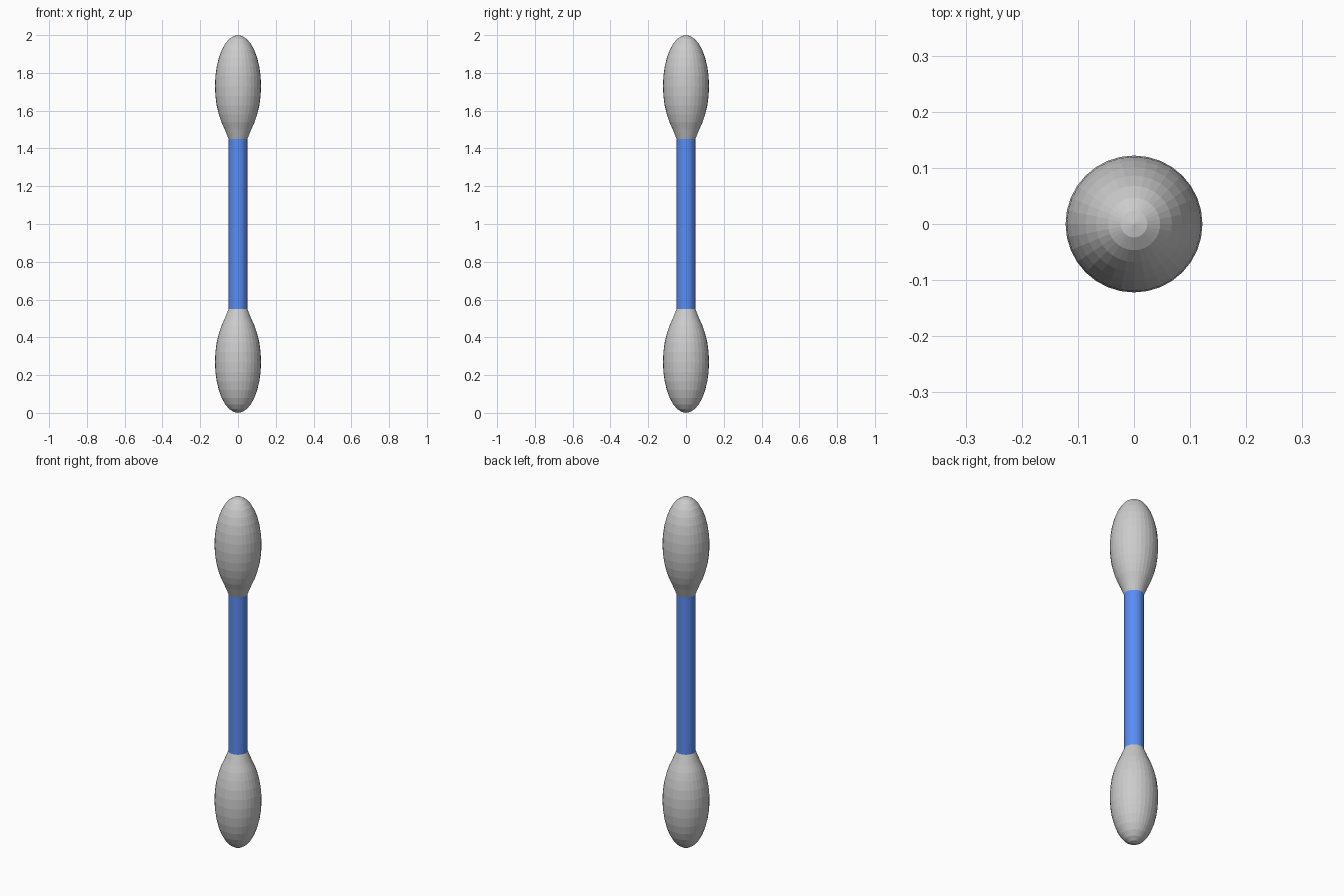
import bpy, bmesh, math

if "Cube" in bpy.data.objects:
    bpy.data.objects.remove(bpy.data.objects["Cube"])

SIDES = 32


def lathe(name, profile):
    """Revolve (radius, z) points around z; radius 0 makes a pole."""
    bm = bmesh.new()
    rings = []
    for r, z in profile:
        if r == 0:
            rings.append([bm.verts.new((0, 0, z))] * SIDES)
        else:
            rings.append([bm.verts.new((r * math.cos(2 * math.pi * i / SIDES),
                                        r * math.sin(2 * math.pi * i / SIDES), z))
                          for i in range(SIDES)])
    for a, b in zip(rings, rings[1:]):
        for i in range(SIDES):
            j = (i + 1) % SIDES
            bm.faces.new(dict.fromkeys((a[i], a[j], b[j], b[i])))
    bmesh.ops.recalc_face_normals(bm, faces=bm.faces)
    mesh = bpy.data.meshes.new(name)
    bm.to_mesh(mesh)
    bm.free()
    obj = bpy.data.objects.new(name, mesh)
    bpy.context.collection.objects.link(obj)
    return obj


# Cotton tip profile: elliptical bulb, then a neck flaring onto the shaft
bulb = [(0, 0)]
for k in range(1, 12):
    a = math.radians(11.25 * k)
    bulb.append((0.122 * math.sin(a), 0.27 - 0.27 * math.cos(a)))
neck = [(0.088, 0.46), (0.070, 0.50), (0.058, 0.53), (0.050, 0.55)]
tip = bulb + neck

lathe("lower_cotton_tip", tip)
lathe("upper_cotton_tip", [(r, 2 - z) for r, z in tip])

# Blue shaft between the tips
bpy.ops.mesh.primitive_cylinder_add(vertices=SIDES, radius=0.05, depth=0.92,
                                    location=(0, 0, 1))
shaft = bpy.context.object
shaft.name = "shaft"
blue = bpy.data.materials.new("blue_plastic")
blue.diffuse_color = (0.1, 0.27, 0.9, 1)
blue.use_nodes = True
blue.node_tree.nodes["Principled BSDF"].inputs["Base Color"].default_value = blue.diffuse_color
shaft.data.materials.append(blue)
